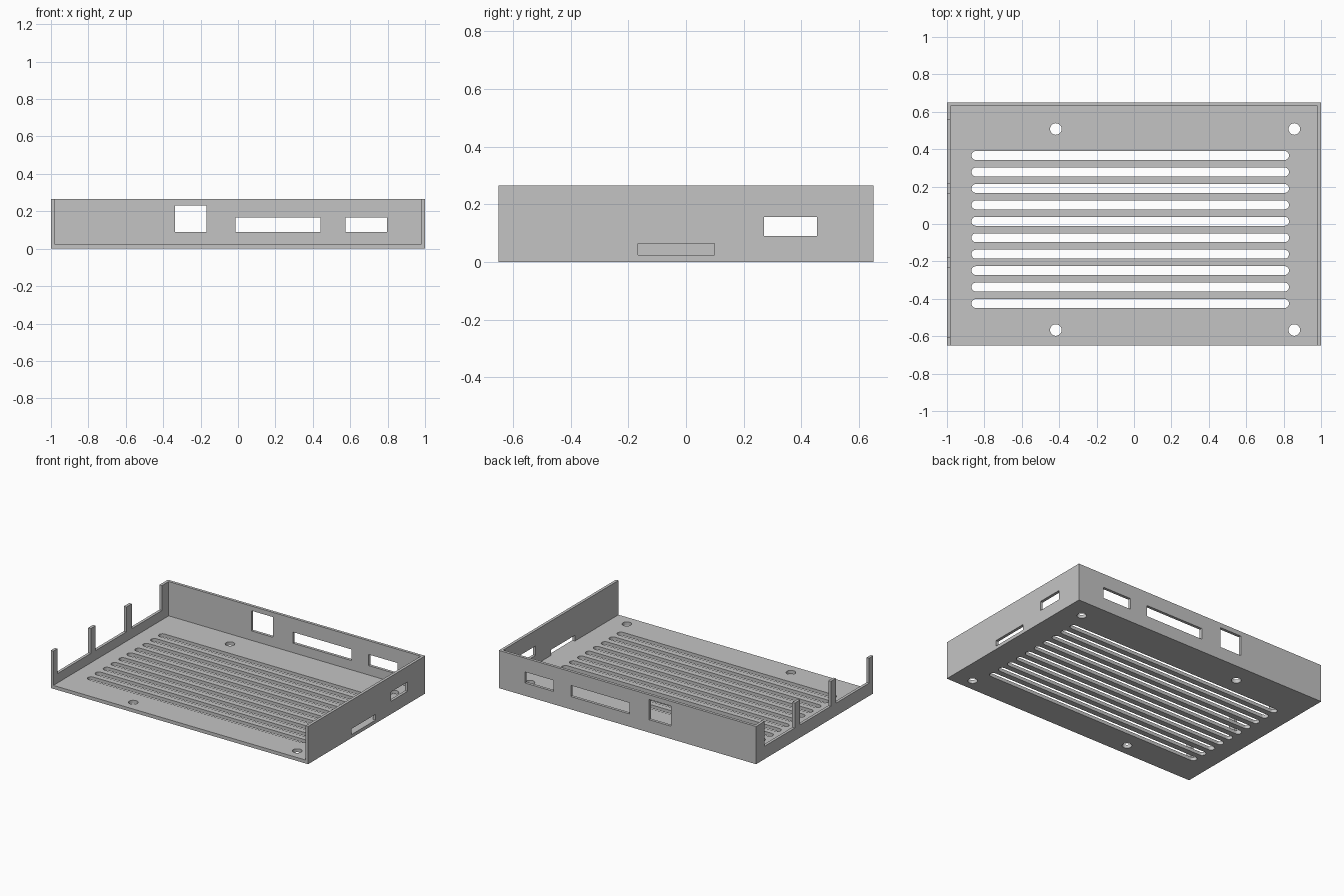
import bpy, bmesh
from math import sin, cos, pi
from mathutils import Matrix, Vector

cube = bpy.data.objects.get("Cube")
if cube:
    bpy.data.objects.remove(cube, do_unlink=True)

# Overall sizes
HALF_X, HALF_Y, HEIGHT = 1.0, 0.65, 0.265
WALL, FLOOR = 0.02, 0.024
LOW = 0.09
IN_X, IN_Y = HALF_X - WALL, HALF_Y - WALL

# Single plastic colour
grey = bpy.data.materials.new("grey_plastic")
grey.use_nodes = True
grey.diffuse_color = (0.55, 0.55, 0.55, 1)
grey.node_tree.nodes["Principled BSDF"].inputs["Base Color"].default_value = (0.55, 0.55, 0.55, 1)


def rect(u0, u1, v0, v1):
    return [(u0, v0), (u1, v0), (u1, v1), (u0, v1)]


def slot(u0, u1, v, r, steps=10):
    """Outline with round ends; a circle when u0 equals u1."""
    right = [(u1 + r * sin(pi * i / steps), v - r * cos(pi * i / steps)) for i in range(steps + 1)]
    left = [(u0 - r * sin(pi * i / steps), v + r * cos(pi * i / steps)) for i in range(steps + 1)]
    return right + left


def panel(name, outlines, thickness, centre, u_axis, v_axis):
    """Flat plate: first outline is the border, the others are openings."""
    curve = bpy.data.curves.new(name + "_profile", "CURVE")
    curve.dimensions = "2D"
    curve.fill_mode = "BOTH"
    curve.extrude = thickness / 2
    for points in outlines:
        spline = curve.splines.new("POLY")
        spline.points.add(len(points) - 1)
        for p, (u, v) in zip(spline.points, points):
            p.co = (u, v, 0, 1)
        spline.use_cyclic_u = True
    helper = bpy.data.objects.new(name + "_helper", curve)
    bpy.context.collection.objects.link(helper)
    graph = bpy.context.evaluated_depsgraph_get()
    mesh = bpy.data.meshes.new_from_object(helper.evaluated_get(graph))
    bpy.data.objects.remove(helper, do_unlink=True)

    u, v = Vector(u_axis), Vector(v_axis)
    place = Matrix((u, v, u.cross(v))).transposed().to_4x4()
    place.translation = centre
    bm = bmesh.new()
    bm.from_mesh(mesh)
    bmesh.ops.remove_doubles(bm, verts=bm.verts, dist=0.0001)
    bm.transform(place)
    bmesh.ops.recalc_face_normals(bm, faces=bm.faces)
    for face in bm.faces:
        face.smooth = False
        face.material_index = 0
    bm.to_mesh(mesh)
    bm.free()
    mesh.name = name
    mesh.materials.clear()
    mesh.materials.append(grey)
    obj = bpy.data.objects.new(name, mesh)
    bpy.context.collection.objects.link(obj)
    return obj


X, Y, Z = (1, 0, 0), (0, 1, 0), (0, 0, 1)

# Floor with ventilation slots and screw holes
vents = [slot(-0.845, 0.805, 0.366 - 0.0879 * i, 0.024) for i in range(10)]
screws = [slot(x, x, y, 0.031) for x in (-0.418, 0.857) for y in (0.508, -0.567)]
panel("floor", [rect(-IN_X, IN_X, -HALF_Y, IN_Y)] + vents + screws,
      FLOOR, (0, 0, FLOOR / 2), X, Y)

# Back wall with three port openings
panel("back_wall", [rect(-HALF_X, HALF_X, 0, HEIGHT),
                    rect(-0.337, -0.168, LOW, 0.232),
                    rect(-0.014, 0.44, LOW, 0.168),
                    rect(0.575, 0.797, LOW, 0.168)],
      WALL, (0, HALF_Y - WALL / 2, 0), X, Z)

# Solid side wall with a port opening and a card slot
panel("left_wall", [rect(-HALF_Y, IN_Y, 0, HEIGHT),
                    rect(0.27, 0.455, LOW, 0.156),
                    rect(-0.167, 0.098, FLOOR, 0.064)],
      WALL, (HALF_X - WALL / 2, 0, 0), Y, Z)

# Low side wall with upright posts
posts = [(-HALF_Y, -0.605), (-0.235, -0.18), (0.16, 0.22), (0.555, IN_Y)]
top = []
for start, end in posts:
    top += [(start, LOW), (start, HEIGHT), (end, HEIGHT), (end, LOW)]
outline = [(-HALF_Y, 0)] + top[1:-1] + [(IN_Y, 0)]
panel("right_wall_with_posts", [outline], WALL, (-HALF_X + WALL / 2, 0, 0), Y, Z)
